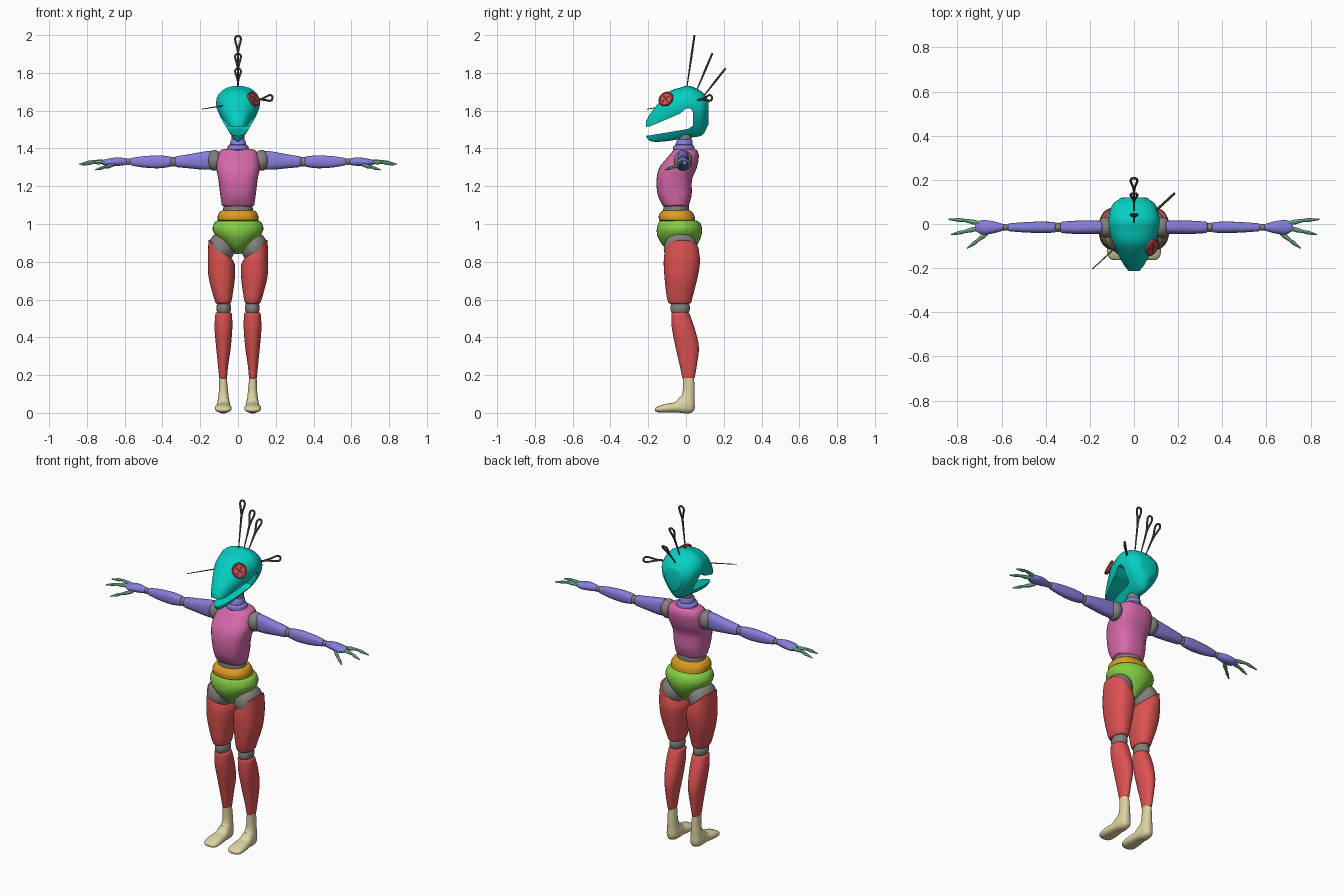
import bpy, bmesh, math
from mathutils import Vector, Matrix

cube = bpy.data.objects.get("Cube")
if cube:
    bpy.data.objects.remove(cube, do_unlink=True)


def material(name, *rgb):
    color = [(c / 255 / 12.92 if c < 11 else ((c / 255 + .055) / 1.055) ** 2.4) for c in rgb] + [1]
    m = bpy.data.materials.new(name)
    m.use_nodes = True
    m.diffuse_color = color
    m.node_tree.nodes["Principled BSDF"].inputs["Base Color"].default_value = color
    return m


teal = material("teal", 5, 208, 194)
pink = material("pink", 214, 104, 170)
purple = material("purple", 136, 126, 220)
red = material("red", 222, 82, 82)
orange = material("orange", 220, 156, 34)
green = material("green", 132, 206, 66)
cream = material("cream", 222, 212, 162)
grey = material("joint grey", 130, 128, 124)
metal = material("dark metal", 92, 87, 87)
mint = material("mint", 136, 216, 168)


def finish(name, bm, mat):
    bmesh.ops.recalc_face_normals(bm, faces=bm.faces)
    mesh = bpy.data.meshes.new(name)
    bm.to_mesh(mesh)
    bm.free()
    ob = bpy.data.objects.new(name, mesh)
    bpy.context.collection.objects.link(ob)
    mesh.materials.append(mat)
    return ob


def loft(name, mat, rings, axis="z", n=2, egg=0, cap=.008, side=1):
    """Skin rings (t, centre u, centre v, radius u, radius v, tilt, slope) along an axis."""
    rings = [Vector(tuple(r) + (0,) * (7 - len(r))) for r in rings]
    fine = []
    for i in range(len(rings) - 1):
        p0, p1 = rings[max(i - 1, 0)], rings[i]
        p2, p3 = rings[i + 1], rings[min(i + 2, len(rings) - 1)]
        for s in (0, .25, .5, .75):
            fine.append(p1 + (p2 - p0) * (s / 2) + (p0 * 2 - p1 * 5 + p2 * 4 - p3) * (s * s / 2)
                        + (p1 * 3 - p0 - p2 * 3 + p3) * (s ** 3 / 2))
    fine.append(rings[-1])
    if cap:
        grow = math.copysign(cap, rings[-1][0] - rings[0][0])
        for out, shrink in ((.6, .93), (1, .78)):
            for end, d in ((rings[0], -grow), (rings[-1], grow)):
                r = end.copy()
                r[0] += d * out
                r[3] *= shrink
                r[4] *= shrink
                fine.insert(0 if d == -grow else len(fine), r)
    bm, loops = bmesh.new(), []
    for t, cu, cv, a, b, tilt, slope in fine:
        loop = []
        for k in range(32):
            c, s = math.cos(math.tau * k / 32), math.sin(math.tau * k / 32)
            du = a * math.copysign(abs(c) ** (2 / n), c) * (1 + egg * s)
            dv = b * math.copysign(abs(s) ** (2 / n), s)
            u, v = cu + du, cv + dv * math.cos(tilt)
            w = t - dv * math.sin(tilt) + slope * du
            co = {"z": (u, v, w), "x": (w, u, v), "y": (u, w, v)}[axis]
            loop.append(bm.verts.new((co[0] * side, co[1], co[2])))
        loops.append(loop)
    for p, q in zip(loops, loops[1:]):
        for k in range(32):
            bm.faces.new((p[k - 1], p[k], q[k], q[k - 1]))
    bm.faces.new(loops[0])
    bm.faces.new(loops[-1])
    return finish(name, bm, mat)


def ball(name, mat, center, size):
    bm = bmesh.new()
    bmesh.ops.create_uvsphere(bm, u_segments=24, v_segments=14, radius=1,
                              matrix=Matrix.Translation(center) @ Matrix.Diagonal((*size, 1)))
    return finish(name, bm, mat)


def tube(name, mat, points, radii):
    cu = bpy.data.curves.new(name, "CURVE")
    cu.dimensions, cu.bevel_depth, cu.bevel_resolution, cu.use_fill_caps = "3D", 1, 2, True
    sp = cu.splines.new("POLY")
    sp.points.add(len(points) - 1)
    for p, co, r in zip(sp.points, points, radii):
        p.co, p.radius = (*co, 1), r
    ob = bpy.data.objects.new(name, cu)
    bpy.context.collection.objects.link(ob)
    cu.materials.append(mat)
    bpy.ops.object.select_all(action="DESELECT")
    ob.select_set(True)
    bpy.context.view_layer.objects.active = ob
    bpy.ops.object.convert(target="MESH")


def needle(name, tip, end, across):
    """Tapered shaft ending in a teardrop eye."""
    tip, end = Vector(tip), Vector(end)
    d = (end - tip).normalized()
    s = Vector(across) - d * d.dot(Vector(across))
    s.normalize()
    neck = end - d * .09
    pts, radii = [tip, neck], [.002, .006]
    for k in range(1, 17):
        f = k / 16
        pts.append(neck + d * .086 * math.sin(math.pi * f) ** .8 + s * .017 * math.sin(math.tau * f)
                   * (.6 + .4 * math.sin(math.pi * f)))
        radii.append(.0055)
    tube(name, metal, pts, radii)


# Head with an open mouth cut through it
head = loft("head", teal, [
    (-.205, 0, 1.505, .028, .05), (-.19, 0, 1.511, .04, .072), (-.15, 0, 1.535, .06, .1),
    (-.09, 0, 1.57, .086, .13), (-.03, 0, 1.586, .102, .136), (.02, 0, 1.594, .107, .137),
    (.085, 0, 1.585, .092, .115), (.112, 0, 1.59, .062, .075)], axis="y", egg=.45)
profile = [(-.3, 1.505), (-.19, 1.517), (-.03, 1.585), (0, 1.612), (.025, 1.612), (.038, 1.59),
           (.036, 1.52), (.01, 1.503), (-.2, 1.468), (-.3, 1.46)]
bm = bmesh.new()
face = bm.faces.new([bm.verts.new((-.3, y, z)) for y, z in profile])
ext = bmesh.ops.extrude_face_region(bm, geom=[face])
bmesh.ops.translate(bm, vec=(.6, 0, 0), verts=[v for v in ext["geom"] if isinstance(v, bmesh.types.BMVert)])
cutter = finish("mouth_cutter", bm, teal)
cutter.hide_render = True
cut = head.modifiers.new("mouth", "BOOLEAN")
cut.object, cut.operation, cut.solver = cutter, "DIFFERENCE", "EXACT"
bpy.context.view_layer.objects.active = head
bpy.ops.object.modifier_apply(modifier=cut.name)
bpy.data.objects.remove(cutter, do_unlink=True)

# Button eye: disc, rim, crossed threads
frame = Matrix.Translation((.081, -.105, 1.66)) @ Vector((.75, -.45, .48)).to_track_quat("Z", "Y").to_matrix().to_4x4()
bm = bmesh.new()
bmesh.ops.create_cone(bm, cap_ends=True, segments=32, radius1=.038, radius2=.038, depth=.014, matrix=frame)
finish("button_eye", bm, red)
circle = [frame @ Vector((.037 * math.cos(a), .037 * math.sin(a), .005))
          for a in (math.tau * k / 32 for k in range(33))]
tube("button_rim", red, circle, [.006] * 33)
for i, (x, y) in enumerate(((1, 1), (1, -1))):
    tube(f"button_thread_{i + 1}", metal, [frame @ Vector((x * q, y * q, .008)) for q in (-.014, .014)], [.002] * 2)
for i, (x, y) in enumerate(((1, 1), (1, -1), (-1, 1), (-1, -1))):
    tube(f"button_hole_{i + 1}", metal, [frame @ Vector((x * .014, y * .014, q)) for q in (.005, .008)], [.005] * 2)

# Needles stuck in the head
needle("crown_needle", (0, 0, 1.69), (0, .045, 2), (1, 0, 0))
needle("upper_back_needle", (0, .045, 1.68), (0, .14, 1.905), (1, 0, 0))
needle("lower_back_needle", (0, .08, 1.66), (0, .21, 1.825), (1, 0, 0))
needle("cross_needle", (-.19, -.205, 1.608), (.185, .14, 1.67), (0, 0, 1))

# Neck and trunk
loft("neck", grey, [(1.42, 0, -.01, .034, .034), (1.48, 0, 0, .034, .034)])
loft("collar", purple, [(1.395, 0, -.012, .058, .058), (1.41, 0, -.012, .056, .056)])
loft("neck_ring", purple, [(1.42, 0, -.01, .044, .046), (1.44, 0, -.008, .04, .042)])
loft("chest", pink, [
    (1.1, 0, -.055, .086, .07), (1.155, 0, -.06, .094, .09), (1.235, 0, -.062, .104, .094),
    (1.3, 0, -.041, .115, .099), (1.36, 0, -.012, .108, .08), (1.388, 0, -.004, .096, .064)], n=2.5)
loft("waist_joint", grey, [(1.06, 0, -.052, .08, .07), (1.11, 0, -.052, .076, .066)])
loft("belly", orange, [(1.02, 0, -.047, .108, .096), (1.045, 0, -.05, .107, .094), (1.065, 0, -.05, .096, .082)],
     n=2.3)
loft("pelvis", green, [
    (.848, 0, -.03, .022, .045), (.88, 0, -.033, .062, .085), (.93, 0, -.035, .112, .114),
    (.97, 0, -.035, .134, .12), (1, 0, -.035, .128, .113), (1.012, 0, -.037, .118, .104)])

for label, side in (("left", 1), ("right", -1)):
    # Arm
    ball(f"{label}_shoulder_joint", grey, (side * .125, -.015, 1.337), (.042, .048, .055))
    loft(f"{label}_upper_arm", purple, [
        (.148, -.015, 1.338, .03, .05), (.19, -.015, 1.335, .031, .047), (.26, -.015, 1.332, .03, .037),
        (.325, -.015, 1.33, .026, .029)], "x", 2.4, side=side)
    ball(f"{label}_elbow_joint", grey, (side * .345, -.015, 1.33), (.024, .021, .026))
    loft(f"{label}_forearm", purple, [
        (.362, -.015, 1.33, .024, .028), (.42, -.015, 1.329, .026, .034), (.5, -.015, 1.329, .023, .03),
        (.563, -.015, 1.33, .018, .02)], "x", 2.4, side=side)
    ball(f"{label}_wrist_joint", grey, (side * .582, -.015, 1.33), (.02, .015, .017))
    # Hand
    loft(f"{label}_palm", purple, [
        (.597, -.015, 1.33, .016, .018), (.64, -.015, 1.33, .028, .023), (.685, -.015, 1.326, .033, .02),
        (.712, -.013, 1.326, .022, .014)], "x", side=side)
    fingers = {"outer_finger": ((.69, .002, 1.33), (.77, .017, 1.331), (.84, .021, 1.316)),
               "inner_finger": ((.7, -.018, 1.328), (.77, -.035, 1.325), (.828, -.048, 1.312)),
               "thumb": ((.66, -.036, 1.312), (.71, -.076, 1.3), (.755, -.11, 1.287))}
    for part, joints in fingers.items():
        a, b, c = (Vector((x * side, y, z)) for x, y, z in joints)
        tube(f"{label}_{part}", mint, [a, a.lerp(b, .5), b, b.lerp(c, .3), c], [.008, .011, .007, .009, .003])
    # Leg
    ball(f"{label}_hip_joint", grey, (side * .088, -.028, .872), (.07, .09, .085))
    loft(f"{label}_thigh", red, [
        (.858, .09, -.022, .066, .09, 0, .85), (.8, .088, -.022, .072, .096, 0, .25),
        (.72, .086, -.026, .07, .088), (.62, .08, -.033, .051, .07), (.585, .078, -.033, .042, .061)],
        n=2.3, side=side)
    ball(f"{label}_knee_joint", grey, (side * .076, -.031, .555), (.039, .052, .05))
    loft(f"{label}_shin", red, [
        (.525, .076, -.03, .044, .048), (.45, .077, -.015, .047, .06), (.35, .077, .006, .039, .062),
        (.25, .079, .012, .027, .045), (.188, .079, .013, .021, .033)], n=2.2, side=side)
    # Foot
    loft(f"{label}_foot", cream, [
        (.185, .079, .013, .02, .03), (.12, .077, .014, .024, .031), (.075, .077, .01, .029, .037, .35),
        (.044, .077, 0, .034, .053, .85), (.03, .077, -.05, .038, .029, 1.35), (.025, .078, -.1, .044, .024, 1.5),
        (.02, .078, -.14, .042, .018, 1.57), (.018, .078, -.158, .03, .011, 1.57),
        (.017, .078, -.163, .016, .006, 1.57)], n=2.3, cap=0, side=side)

# Smooth shading that keeps creases
for ob in bpy.context.collection.objects:
    if ob.type == "MESH":
        bpy.ops.object.select_all(action="DESELECT")
        ob.select_set(True)
        bpy.context.view_layer.objects.active = ob
        bpy.ops.object.shade_smooth_by_angle(angle=math.radians(40))
